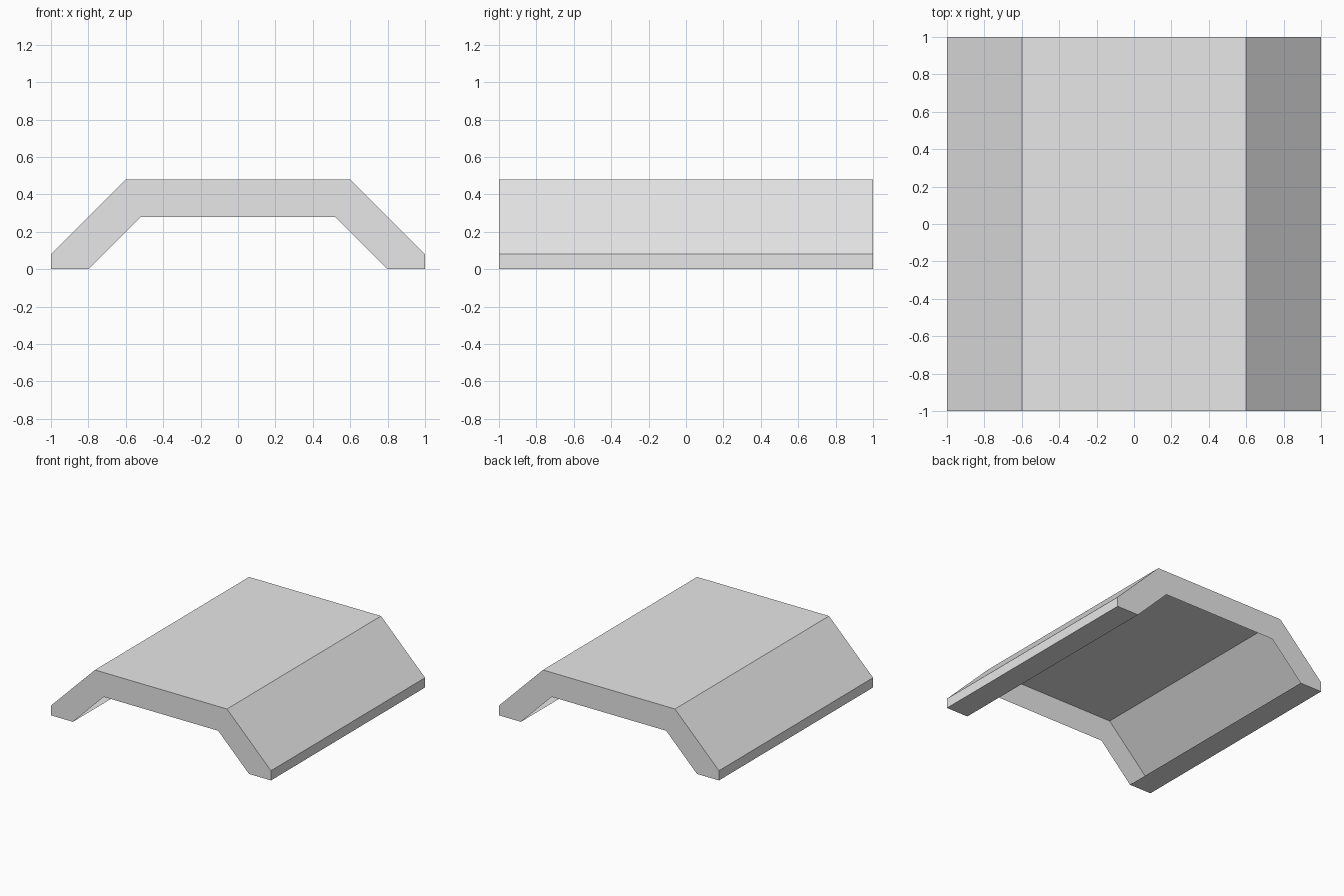
import bpy, bmesh

if "Cube" in bpy.data.objects:
    bpy.data.objects.remove(bpy.data.objects["Cube"])

# one plain grey
grey = bpy.data.materials.new("light_grey")
grey.diffuse_color = (0.8, 0.8, 0.8, 1.0)
grey.use_nodes = True
grey.node_tree.nodes["Principled BSDF"].inputs["Base Color"].default_value = grey.diffuse_color

# half profile (x, z), from the inner soffit down to the foot and over the top
half = [(0.52, 0.28), (0.80, 0.0), (1.0, 0.0), (1.0, 0.08), (0.60, 0.48)]
profile = half + [(-x, z) for x, z in reversed(half)]

bm = bmesh.new()
front = [bm.verts.new((x, -1, z)) for x, z in profile]
back = [bm.verts.new((x, 1, z)) for x, z in profile]

# arch-shaped end plates
bm.faces.new(front)
bm.faces.new(back[::-1])

# feet, side walls, slopes and top; the hollow underside stays open
n = len(profile)
for i in range(1, n - 2):
    bm.faces.new((front[i + 1], front[i], back[i], back[i + 1]))

mesh = bpy.data.meshes.new("sloped_cover")
bm.to_mesh(mesh)
bm.free()
mesh.materials.append(grey)
cover = bpy.data.objects.new("sloped_cover", mesh)
bpy.context.collection.objects.link(cover)
